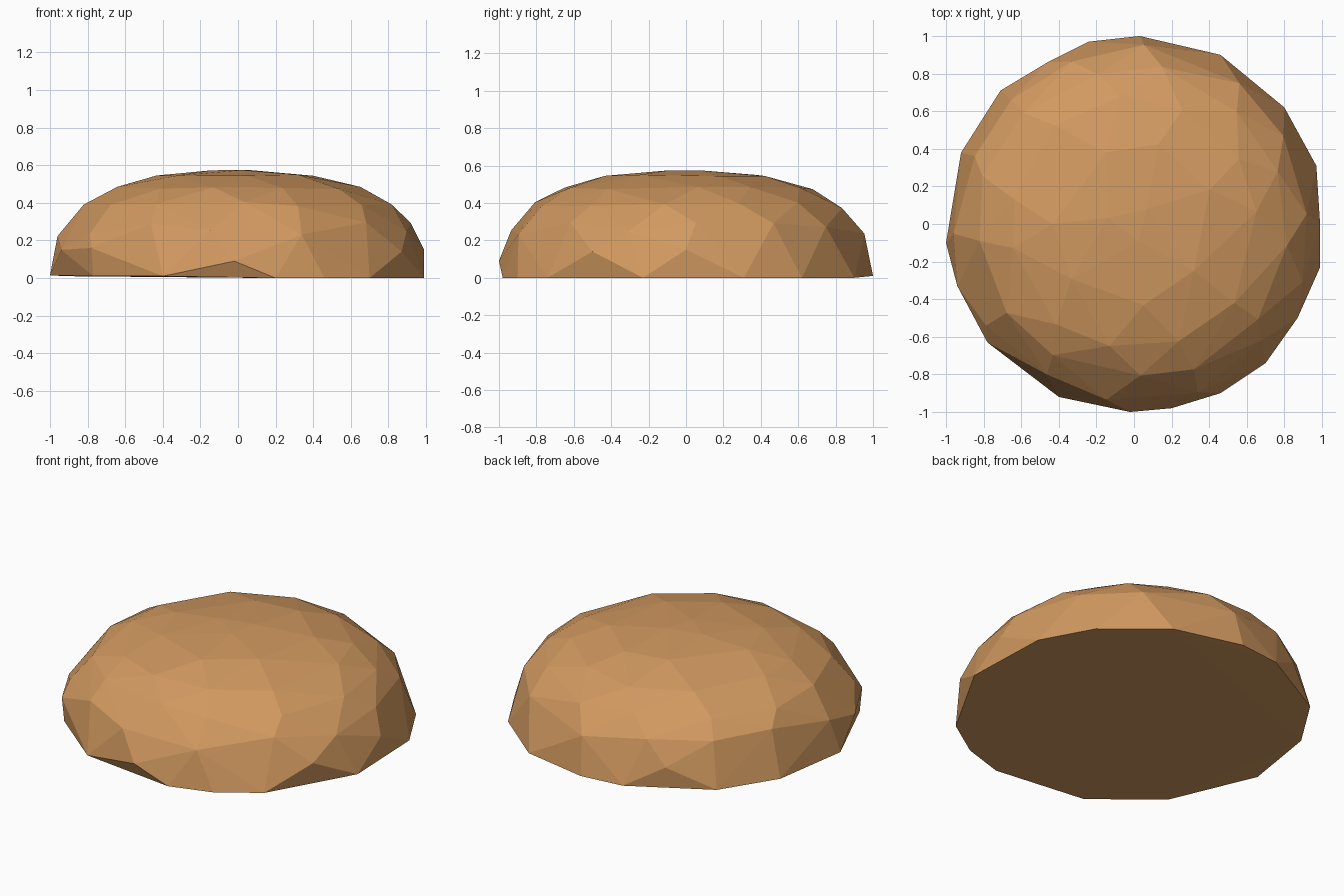
import bpy, bmesh, math, random

if "Cube" in bpy.data.objects:
    bpy.data.objects.remove(bpy.data.objects["Cube"])

random.seed(4)
HEIGHT, POWER = 0.575, 2.5


def dome_z(r):
    """Height of the squashed dome at distance r from the axis."""
    return HEIGHT * max(0.0, 1 - r ** POWER) ** (1 / POWER)


# Irregular rim: foot corners plus the few low corners just above the ground
rim = [(0.03, 1.0, 0.01), (0.46, 0.9, 0.0), (0.8, 0.62, 0.0), (0.97, 0.31, 0.0),
       (0.99, 0.0, 0.15), (0.99, -0.23, 0.0), (0.87, -0.5, 0.14), (0.7, -0.74, 0.0),
       (0.46, -0.9, 0.0), (0.2, -0.98, 0.0), (-0.02, -1.0, 0.09), (-0.4, -0.92, 0.01),
       (-0.78, -0.63, 0.16), (-0.77, -0.62, 0.01), (-0.94, -0.33, 0.15),
       (-1.0, -0.1, 0.015), (-0.92, 0.38, 0.01), (-0.71, 0.71, 0.01),
       (-0.46, 0.86, 0.14), (-0.24, 0.97, 0.01)]

bm = bmesh.new()
for p in rim:
    bm.verts.new(p)

# Jittered rings of corners lying on the dome: (radius, count, phase)
for radius, count, phase in [(0.94, 14, 0.1), (0.83, 13, 0.35), (0.67, 11, 0.0),
                             (0.42, 7, 0.3), (0.12, 3, 0.9)]:
    for i in range(count):
        a = phase + (i + random.uniform(-0.18, 0.18)) * math.tau / count
        r = radius + random.uniform(-0.025, 0.025)
        bm.verts.new((r * math.cos(a), r * math.sin(a), dome_z(r)))

# The faceted shell is the hull of all corners
hull = bmesh.ops.convex_hull(bm, input=bm.verts)
loose = {v for v in hull["geom_interior"] + hull["geom_unused"]
         if isinstance(v, bmesh.types.BMVert) and v.is_valid}
bmesh.ops.delete(bm, geom=list(loose), context="VERTS")
bmesh.ops.recalc_face_normals(bm, faces=bm.faces)

mesh = bpy.data.meshes.new("faceted_dome")
bm.to_mesh(mesh)
bm.free()
dome = bpy.data.objects.new("faceted_dome", mesh)
bpy.context.collection.objects.link(dome)

tan = bpy.data.materials.new("warm tan")
tan.diffuse_color = (0.64, 0.32, 0.117, 1)
tan.use_nodes = True
tan.node_tree.nodes["Principled BSDF"].inputs["Base Color"].default_value = tan.diffuse_color
mesh.materials.append(tan)
